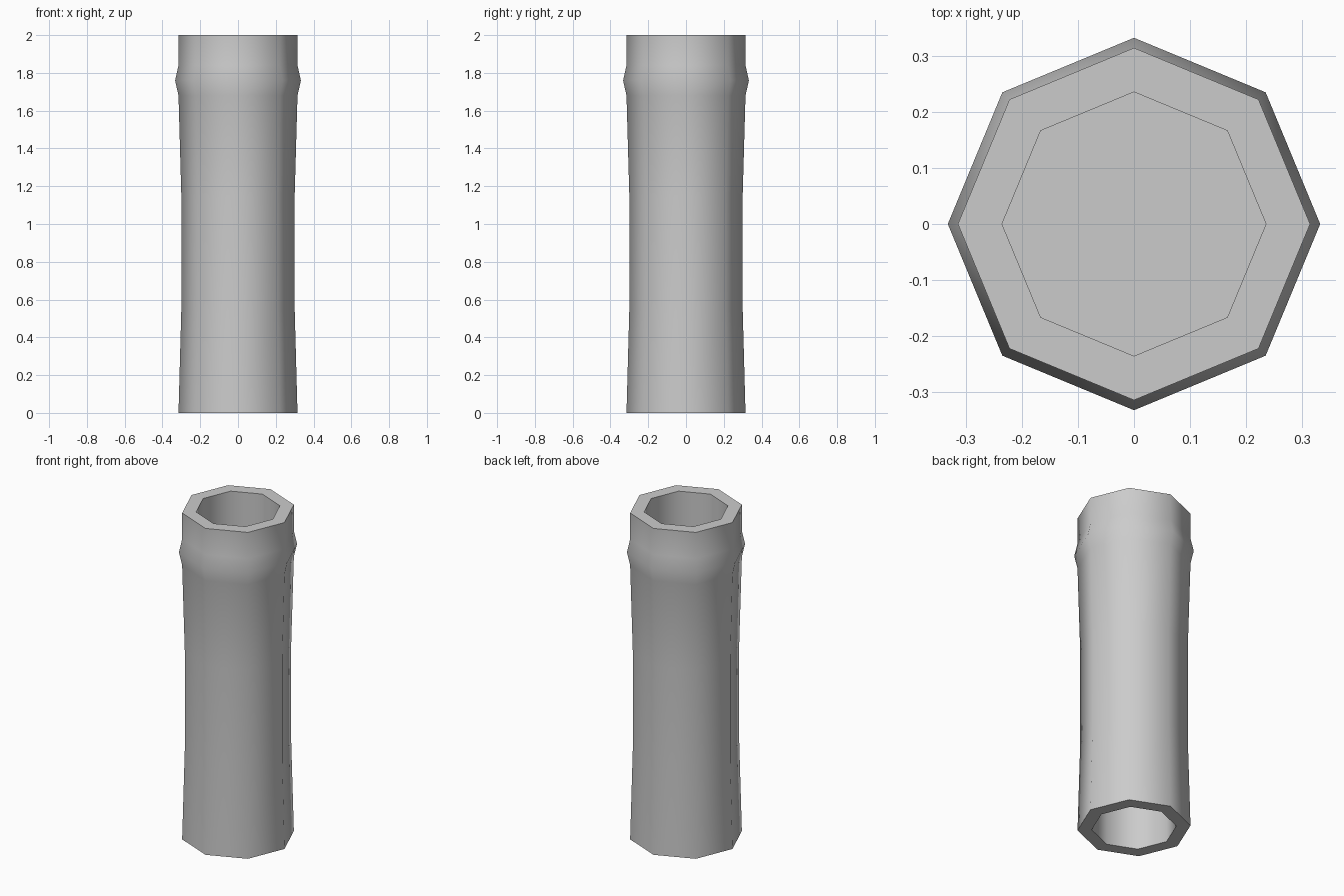
import bpy, bmesh, math

if "Cube" in bpy.data.objects:
    bpy.data.objects.remove(bpy.data.objects["Cube"])

SIDES = 8
INNER = 0.236
# (radius, height) from the underside of the inner wall, round the outside, to its top
PROFILE = [(INNER, 1.72), (INNER, 0), (0.315, 0), (0.300, 0.55), (0.300, 1.15),
           (0.315, 1.68), (0.333, 1.76), (0.315, 1.84), (0.315, 2.0),
           (INNER, 2.0), (INNER, 1.76)]


def ring(bm, r, z):
    return [bm.verts.new((r * math.cos(a), r * math.sin(a), z))
            for a in (2 * math.pi * i / SIDES for i in range(SIDES))]


# Hollow bamboo stalk, lathed from the profile
bm = bmesh.new()
rings = [ring(bm, r, z) for r, z in PROFILE]
for lo, hi in zip(rings, rings[1:]):
    for i in range(SIDES):
        j = (i + 1) % SIDES
        bm.faces.new((lo[i], lo[j], hi[j], hi[i]))

# Partition closing the tube at the node
bm.faces.new(rings[0][::-1])
bm.faces.new(rings[-1])
bmesh.ops.recalc_face_normals(bm, faces=bm.faces)

mesh = bpy.data.meshes.new("bamboo_stalk")
bm.to_mesh(mesh)
bm.free()
stalk = bpy.data.objects.new("bamboo_stalk", mesh)
bpy.context.collection.objects.link(stalk)

# Smooth sides, crisp rims
bpy.context.view_layer.objects.active = stalk
stalk.select_set(True)
bpy.ops.object.shade_smooth_by_angle(angle=math.radians(60))
